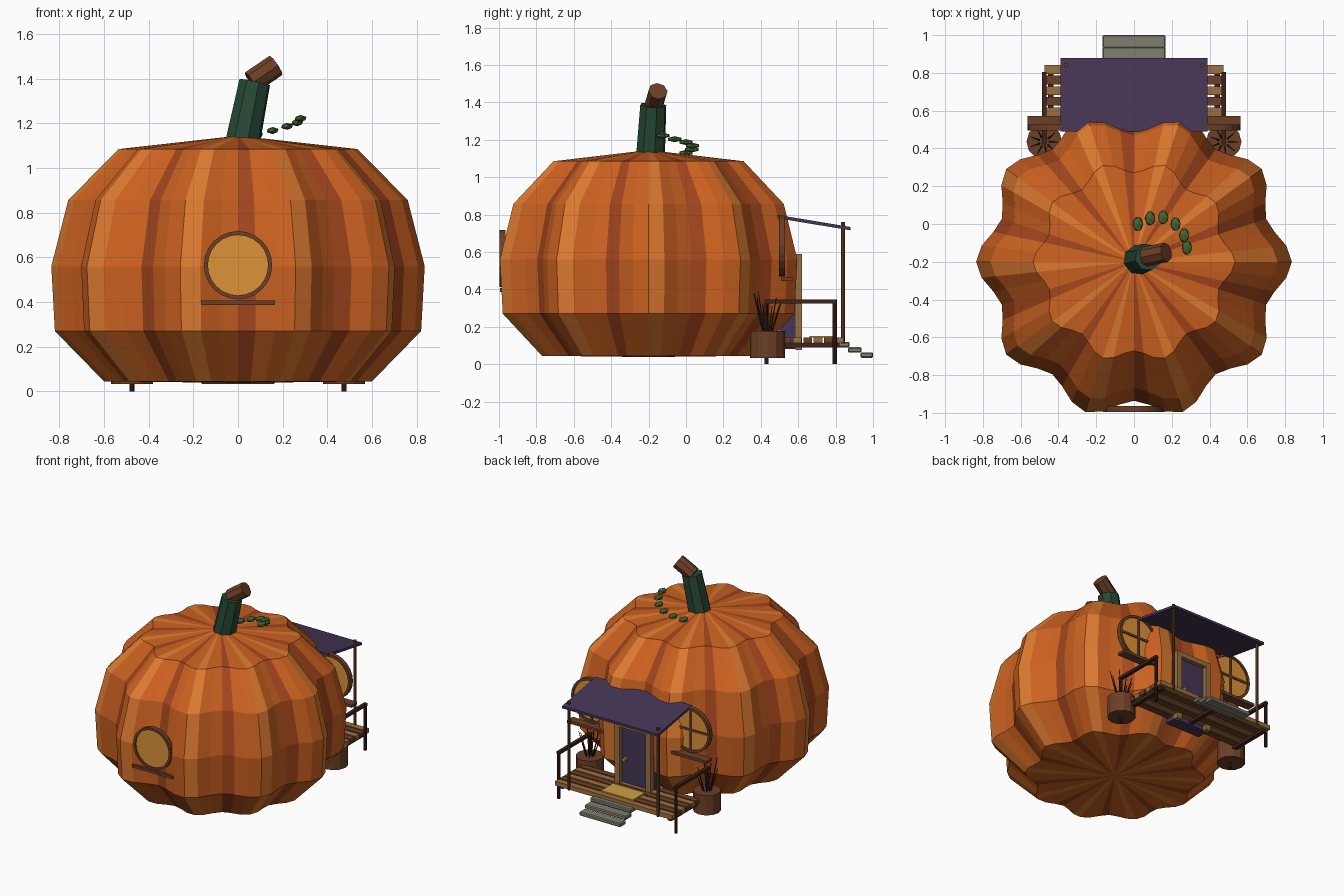
import bpy, bmesh, math, random
from mathutils import Vector

if "Cube" in bpy.data.objects:
    bpy.data.objects.remove(bpy.data.objects["Cube"])
random.seed(4)


def mat(name, r, g, b):
    m = bpy.data.materials.new(name)
    m.diffuse_color = (r, g, b, 1)
    m.use_nodes = True
    m.node_tree.nodes["Principled BSDF"].inputs["Base Color"].default_value = m.diffuse_color
    return m


ORANGE = mat("orange", .60, .12, .015)
LIGHT = mat("light_orange", .74, .20, .03)
RUST = mat("rust", .36, .06, .012)
GREEN = mat("stem_green", .02, .065, .035)
LEAF = mat("leaf_green", .06, .13, .03)
BROWN = mat("brown_wood", .15, .05, .02)
DARK = mat("dark_wood", .045, .017, .009)
TAN = mat("tan_wood", .33, .16, .05)
PURPLE = mat("purple", .06, .035, .09)
GLASS = mat("glow_glass", .72, .29, .04)
STONE = mat("stone", .22, .21, .16)
GOLD = mat("gold", .6, .35, .06)


def finish(bm, name, *mats):
    me = bpy.data.meshes.new(name)
    bmesh.ops.recalc_face_normals(bm, faces=bm.faces)
    bm.to_mesh(me)
    bm.free()
    ob = bpy.data.objects.new(name, me)
    bpy.context.collection.objects.link(ob)
    for m in mats:
        me.materials.append(m)
    return ob


def box(name, x, y, z, m, bevel=0):
    """Box from (min, max) pairs."""
    bm = bmesh.new()
    bmesh.ops.create_cube(bm, size=1)
    for v in bm.verts:
        v.co = [(a + b) / 2 + c * (b - a) for c, (a, b) in zip(v.co, (x, y, z))]
    ob = finish(bm, name, m)
    if bevel:
        mod = ob.modifiers.new("bevel", 'BEVEL')
        mod.width = bevel
    return ob


def rod(name, a, b, r, m, n=8, r2=None):
    """Cylinder or cone from point a to point b."""
    a, b = Vector(a), Vector(b)
    bm = bmesh.new()
    bmesh.ops.create_cone(bm, cap_ends=True, segments=n, radius1=r,
                          radius2=r if r2 is None else r2, depth=(b - a).length)
    q = (b - a).to_track_quat('Z', 'Y')
    for v in bm.verts:
        v.co = q @ v.co + (a + b) / 2
    return finish(bm, name, m)


def ring(name, c, R, t, d, m, n=24):
    """Square-section ring facing along y."""
    bm = bmesh.new()
    loops = []
    for i in range(n):
        a = math.tau * i / n
        loops.append([bm.verts.new((c[0] + r * math.cos(a), c[1] + y, c[2] + r * math.sin(a)))
                      for r, y in ((R, -d), (R, d), (R - t, d), (R - t, -d))])
    for i in range(n):
        p, q = loops[i], loops[(i + 1) % n]
        for k in range(4):
            bm.faces.new((p[k], p[(k + 1) % 4], q[(k + 1) % 4], q[k]))
    return finish(bm, name, m)


# Ribbed pumpkin body: ten lobes, six facets each
N, CY = 60, -0.2
bm = bmesh.new()
rings = []
for R, z in ((.60, .045), (.82, .27), (.836, .56), (.76, .857), (.535, 1.085)):
    loop = []
    for i in range(N):
        t = math.tau * i / N
        r = R * (.94 + .06 * math.cos(10 * t))
        loop.append(bm.verts.new((r * math.cos(t), CY + r * math.sin(t), z)))
    rings.append(loop)
base = bm.verts.new((0, CY, .038))
apex = bm.verts.new((0, CY, 1.145))
stripe = (1, 0, 0, 2, 0, 0)
for i in range(N):
    j = (i + 1) % N
    fs = [bm.faces.new((p[i], p[j], q[j], q[i])) for p, q in zip(rings, rings[1:])]
    fs.append(bm.faces.new((rings[0][j], rings[0][i], base)))
    fs.append(bm.faces.new((rings[-1][i], rings[-1][j], apex)))
    for f in fs:
        f.material_index = stripe[i % 6]
finish(bm, "pumpkin_body", ORANGE, LIGHT, RUST)

# Stem and curling vine
rod("stem", (.02, -.19, 1.11), (.075, -.175, 1.385), .08, GREEN, 8, .072)
rod("stem_tip", (.06, -.172, 1.385), (.17, -.15, 1.46), .052, BROWN, 8)
for k, (x, y, z) in enumerate(((-.02, -.055, 1.12), (.02, 0, 1.13), (.085, .03, 1.148), (.155, .035, 1.168),
                               (.22, 0, 1.187), (.265, -.06, 1.203), (.28, -.125, 1.222))):
    bm = bmesh.new()
    bmesh.ops.create_icosphere(bm, subdivisions=1, radius=1)
    s = .4 if k == 0 else 1
    for v in bm.verts:
        v.co = (x + .03 * s * v.co.x, y + .042 * s * v.co.y, z + .016 * s * v.co.z)
    finish(bm, f"vine_bead_{k}", LEAF)


# Round windows with cross bars and sills
def window(name, x, y, z, R, out):
    rod(name + "_pane", (x, y - .008, z), (x, y + .008, z), R - .008, GLASS, 24)
    ring(name + "_frame", (x, y, z), R, .018, .016, BROWN)
    if out > 0:
        box(name + "_bar_upright", (x - .008, x + .008), (y, y + .015), (z - R + .01, z + R - .01), BROWN)
        box(name + "_bar_cross", (x - R + .01, x + R - .01), (y, y + .015), (z - .008, z + .008), BROWN)
    ys = sorted((y - out * .005, y + out * (.06 if out > 0 else .015)))
    box(name + "_sill", (x - .165, x + .165), ys, (z - R - .025, z - R - .005), BROWN)


window("front_window", 0, -.98, .565, .153, -1)
for s, side in ((-1, "left"), (1, "right")):
    window(side + "_porch_window", s * .40, .512, .632, .163, 1)

# Door with posts, lintel and knob
box("door", (-.14, .14), (.5, .59), (.08, .57), PURPLE)
for s in (-1, 1):
    box("door_post", sorted((s * .105, s * .145)), (.585, .62), (.075, .59), TAN)
box("door_lintel", (-.145, .145), (.585, .62), (.555, .59), TAN)
rod("door_knob", (.075, .59, .32), (.075, .615, .32), .013, GOLD)

# Porch deck: planks, joists, mat
for k in range(6):
    y = .515 + k * .056
    box(f"deck_plank_{k}", (-.475, .475), (y, y + .046), (.112, .143), TAN if k % 2 else BROWN)
for x in (-.44, 0, .44):
    box("deck_joist", (x - .015, x + .015), (.5, .82), (.09, .112), DARK)
box("door_mat", (-.13, .13), (.66, .8), (.143, .152), GOLD)

# Stone steps
for k, (a, b, z) in enumerate(((.81, .875, .09), (.865, .938, .062), (.932, 1.0, .034))):
    box(f"step_{k}", (-.167, .167), (a, b), (z, z + .029), STONE, .006)

# Sloped porch roof on two posts
roof = box("porch_roof", (-.39, .388), (.49, .88), (-.009, .009), PURPLE)
for v in roof.data.vertices:
    v.co.z += .784 - (v.co.y - .52) * .165

# Roof posts, railings and twig planters on both sides
for s in (-1, 1):
    rod("roof_post", (s * .362, .84, .11), (s * .362, .84, .76), .011, BROWN)
    for y in (.43, .795):
        rod("rail_post", (s * .475, y, 0), (s * .475, y, .345), .011, DARK)
    box("hand_rail", sorted((s * .463, s * .487)), (.42, .805), (.325, .345), DARK)
    rod("planter", (s * .475, .435, .034), (s * .475, .435, .178), .094, BROWN, 12)
    for k in range(9):
        a = math.tau * k / 9
        c, d = math.cos(a), math.sin(a)
        rod("twig", (s * .475 + .025 * c, .435 + .025 * d, .17),
            (s * .475 + .075 * c, .435 + .075 * d, random.uniform(.3, .41)), .005, DARK, 5, .002)
